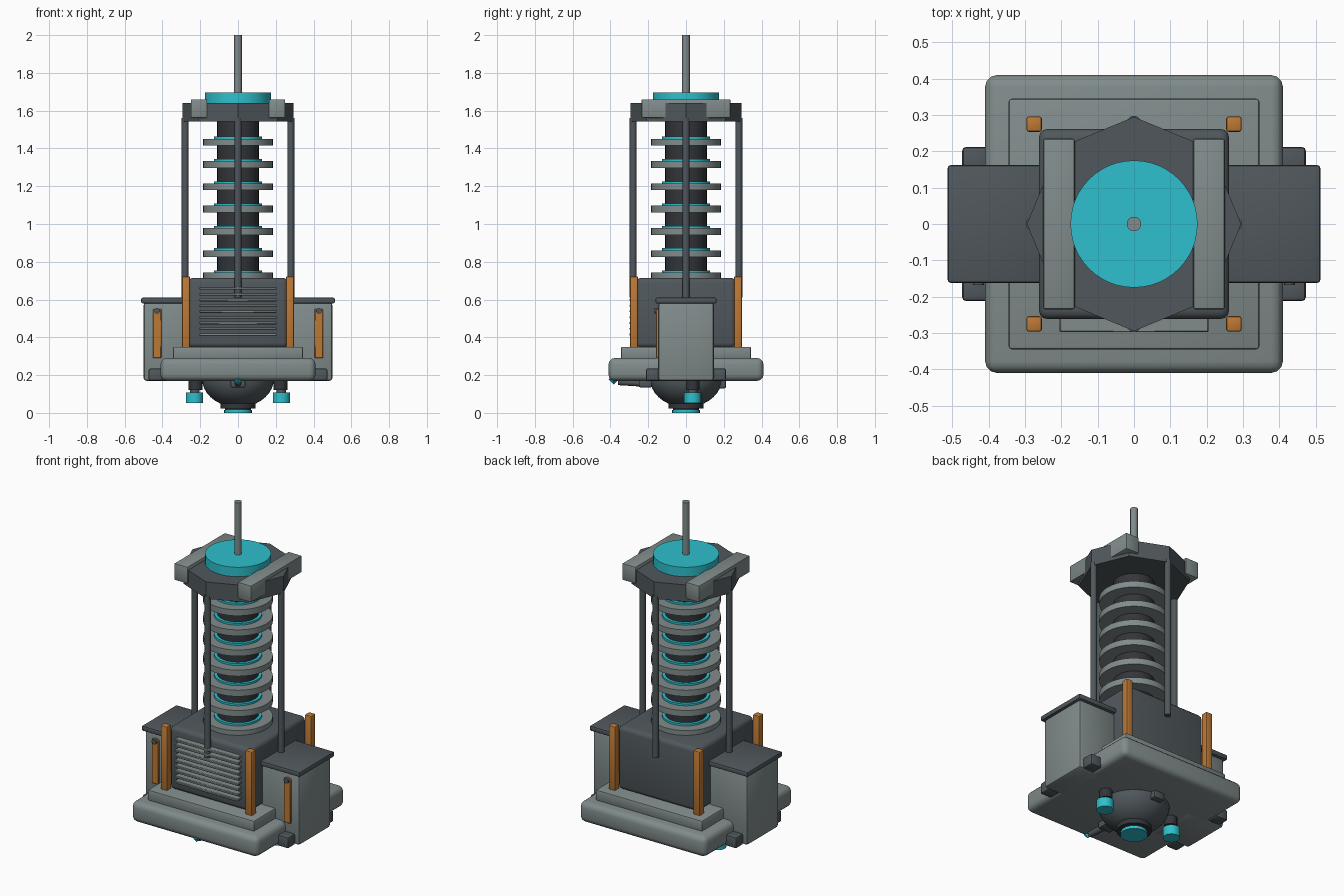
import bpy, bmesh, math
from mathutils import Matrix, Vector

if "Cube" in bpy.data.objects:
    bpy.data.objects.remove(bpy.data.objects["Cube"])


def material(name, rgb):
    m = bpy.data.materials.new(name)
    m.diffuse_color = (*rgb, 1)
    m.use_nodes = True
    m.node_tree.nodes["Principled BSDF"].inputs["Base Color"].default_value = m.diffuse_color
    return m


LIGHT = material("light grey", (0.22, 0.26, 0.26))
DARK = material("dark grey", (0.08, 0.097, 0.107))
BLACK = material("charcoal", (0.033, 0.036, 0.042))
TEAL = material("teal", (0.027, 0.53, 0.61))
ORANGE = material("orange", (0.51, 0.19, 0.035))


def finish(name, bm, mat, smooth=True):
    bmesh.ops.recalc_face_normals(bm, faces=bm.faces)
    me = bpy.data.meshes.new(name)
    bm.to_mesh(me)
    bm.free()
    me.materials.append(mat)
    ob = bpy.data.objects.new(name, me)
    bpy.context.collection.objects.link(ob)
    if smooth:
        bpy.ops.object.select_all(action='DESELECT')
        ob.select_set(True)
        bpy.context.view_layer.objects.active = ob
        bpy.ops.object.shade_smooth_by_angle(angle=math.radians(40))
    return ob


def box(name, x, y, z, mat, bevel=0.0, segments=2):
    """Box from (min, max) pairs, with optional rounded edges."""
    bm = bmesh.new()
    size = Vector((x[1] - x[0], y[1] - y[0], z[1] - z[0]))
    mid = Vector((sum(x) / 2, sum(y) / 2, sum(z) / 2))
    bmesh.ops.create_cube(bm, size=1, matrix=Matrix.Translation(mid) @ Matrix.Diagonal((*size, 1)))
    if bevel:
        bmesh.ops.bevel(bm, geom=bm.edges[:], offset=bevel, segments=segments,
                        profile=0.5, affect='EDGES')
    return finish(name, bm, mat, bevel > 0)


def rod(name, start, end, r, mat, sides=32, r2=None):
    """Cylinder or cone between two points."""
    a, b = Vector(start), Vector(end)
    d = b - a
    rot = d.to_track_quat('Z', 'Y').to_matrix().to_4x4() if abs(d.z) < d.length * 0.999 else Matrix()
    bm = bmesh.new()
    bmesh.ops.create_cone(bm, cap_ends=True, segments=sides, radius1=r,
                          radius2=r if r2 is None else r2, depth=d.length,
                          matrix=Matrix.Translation((a + b) / 2) @ rot)
    return finish(name, bm, mat, sides > 8)


def lathe(name, profile, mat, sides=40):
    """Revolve an (r, z) profile around the vertical axis."""
    bm = bmesh.new()
    verts = [bm.verts.new((r, 0, z)) for r, z in profile]
    edges = [bm.edges.new(p) for p in zip(verts, verts[1:])]
    bmesh.ops.spin(bm, geom=verts + edges, cent=(0, 0, 0), axis=(0, 0, 1),
                   angle=math.tau, steps=sides)
    bmesh.ops.remove_doubles(bm, verts=bm.verts, dist=1e-5)
    return finish(name, bm, mat)


# Base, plinth and machine core
box("base_slab", (-.41, .41), (-.41, .41), (.17, .29), LIGHT, .032, 3)
box("plinth", (-.345, .345), (-.345, .345), (.285, .35), LIGHT, .008)
box("core_housing", (-.262, .262), (-.262, .262), (.345, .715), DARK, .025, 3)

# Front grille slats
for i in range(9):
    z = .415 + i * .0305
    box("grille_slat", (-.205, .205), (-.298, -.25), (z - .007, z + .007), LIGHT, .003, 1)

# Side cabinets with lids, brackets and front strips
for s in (-1, 1):
    def span(a, b):
        return tuple(sorted((s * a, s * b)))
    box("side_cabinet", span(.25, .5), (-.147, .147), (.17, .585), LIGHT, .015)
    box("cabinet_lid", span(.25, .513), (-.162, .162), (.58, .61), DARK, .008)
    for y in (-1, 1):
        box("corner_bracket", span(.40, .473), tuple(sorted((y * .14, y * .212))),
            (.17, .235), DARK, .01)
    box("cabinet_strip", span(.406, .45), (-.158, -.14), (.29, .55), ORANGE, .003, 1)
    rod("strip_knob", (s * .428, -.14, .54), (s * .428, -.168, .54), .015, DARK, 12)

# Orange corner posts
for sx in (-1, 1):
    for sy in (-1, 1):
        cx, cy = sx * .275, sy * .275
        box("corner_post", (cx - .021, cx + .021), (cy - .021, cy + .021),
            (.34, .722), ORANGE, .006)

# Support rods beneath the cap corners
for i in range(4):
    x, y = .28 * math.cos(i * math.pi / 2), .28 * math.sin(i * math.pi / 2)
    rod("support_rod", (x, y, .61), (x, y, 1.56), .018, DARK, 12)

# Column with its stack of cooling rings
rod("column", (0, 0, .70), (0, 0, 1.56), .11, BLACK)
for i in range(7):
    z = .725 + i * .118
    rod("cooling_ring", (0, 0, z - .018), (0, 0, z + .018), .185, LIGHT, 40)
    rod("glow_ring", (0, 0, z), (0, 0, z + .029), .127, TEAL, 40)

# Cap assembly and antenna
rod("octagon_cap", (0, 0, 1.542), (0, 0, 1.64), .295, DARK, 8)
for s in (-1, 1):
    box("cap_clamp", tuple(sorted((s * .163, s * .25))), (-.235, .235), (1.562, 1.66), LIGHT, .006)
rod("top_disc", (0, 0, 1.63), (0, 0, 1.695), .175, TEAL, 48)
rod("antenna", (0, 0, 1.68), (0, 0, 2.0), .02, LIGHT, 16)

# Underside bowl, nozzle and lens
bowl = [(.19 * math.cos(a), .18 - .15 * math.sin(a))
        for a in (math.radians(t) for t in range(0, 91, 10))]
bowl[-1] = (0, bowl[-1][1])
lathe("under_bowl", [(0, .19), (.19, .19)] + bowl, DARK)
rod("nozzle", (0, 0, .022), (0, 0, .06), .093, BLACK, 24)
rod("nozzle_neck", (0, 0, .01), (0, 0, .03), .07, BLACK, 24)
rod("lens", (0, 0, .0), (0, 0, .014), .073, TEAL)

# Small thrusters hanging below the slab
for s in (-1, 1):
    rod("thruster_mount", (s * .225, .035, .12), (s * .225, .035, .18), .036, BLACK, 12)
    rod("thruster_stem", (s * .228, .035, .10), (s * .228, .035, .13), .025, DARK, 12)
    rod("thruster_glow", (s * .23, .035, .052), (s * .23, .035, .108), .046, TEAL, 20)

# Front probe with a pointed tip, and rear block
rod("probe_arm", (0, -.12, .15), (0, -.36, .165), .018, DARK, 12)
box("probe_mount", (-.04, .04), (-.25, -.18), (.135, .18), DARK, .008)
bm = bmesh.new()
bmesh.ops.create_uvsphere(bm, u_segments=4, v_segments=2, radius=.028,
                          matrix=Matrix.Translation((0, -.382, .178)))
finish("probe_tip", bm, TEAL, False)
box("rear_block", (-.035, .035), (.16, .212), (.13, .18), DARK, .008)
